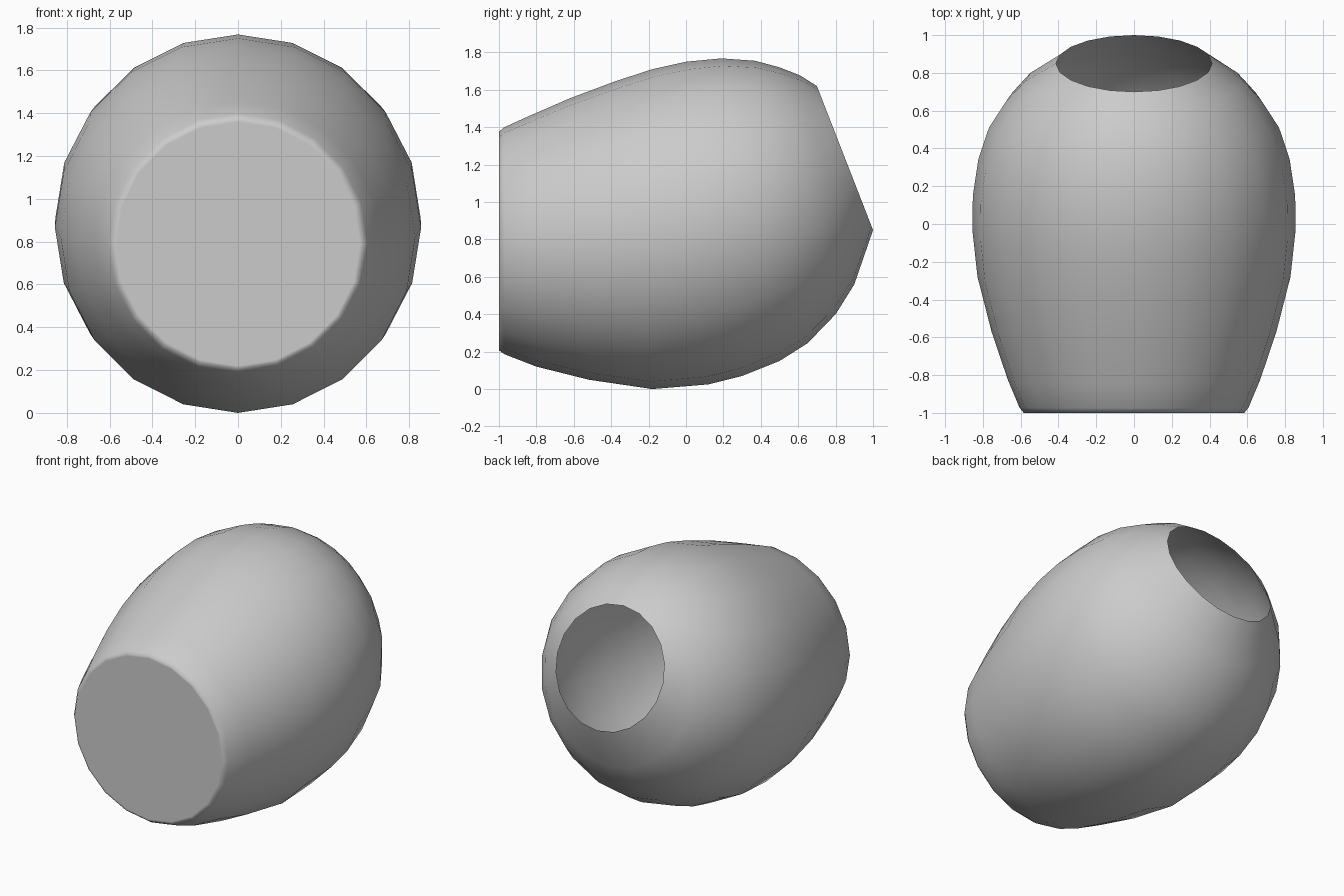
import bpy, bmesh, math
from mathutils import Vector

if "Cube" in bpy.data.objects:
    bpy.data.objects.remove(bpy.data.objects["Cube"])

SIDES = 20

# Side profile of each circular ring: (top y, top z, bottom y, bottom z)
RINGS = [
    (-1.00, 1.360, -1.00, 0.220),
    (-1.00, 1.375, -1.00, 0.207),
    (-0.975, 1.398, -0.97, 0.186),
    (-0.85, 1.455, -0.80, 0.12),
    (-0.62, 1.555, -0.52, 0.05),
    (-0.38, 1.645, -0.18, 0.00),
    (-0.18, 1.71, 0.12, 0.025),
    (0.00, 1.75, 0.30, 0.07),
    (0.19, 1.768, 0.50, 0.15),
    (0.37, 1.755, 0.65, 0.245),
    (0.50, 1.72, 0.80, 0.40),
    (0.61, 1.677, 0.90, 0.56),
    (0.70, 1.62, 1.00, 0.85),
]


def add_ring(bm, ty, tz, by, bz):
    """Circle whose diameter runs from the bottom point to the top point."""
    top, bottom = Vector((0, ty, tz)), Vector((0, by, bz))
    centre, up = (top + bottom) / 2, (top - bottom) / 2
    side = Vector((up.length, 0, 0))
    angles = [math.tau * i / SIDES for i in range(SIDES)]
    return [bm.verts.new(centre + up * math.cos(a) + side * math.sin(a)) for a in angles]


# Barrel-shaped shell, closed flat at the front, open at the tilted back rim
bm = bmesh.new()
loops = [add_ring(bm, *r) for r in RINGS]
for a, b in zip(loops, loops[1:]):
    for i in range(SIDES):
        j = (i + 1) % SIDES
        bm.faces.new((a[i], a[j], b[j], b[i]))
bm.faces.new(loops[0])
bmesh.ops.recalc_face_normals(bm, faces=bm.faces)
# Open shell: make sure the front cap faces forward
bm.faces.ensure_lookup_table()
if bm.faces[-1].normal.y > 0:
    bmesh.ops.reverse_faces(bm, faces=bm.faces)
for f in bm.faces:
    f.smooth = True

mesh = bpy.data.meshes.new("hollow_pot")
bm.to_mesh(mesh)
bm.free()
pot = bpy.data.objects.new("hollow_pot", mesh)
bpy.context.collection.objects.link(pot)
